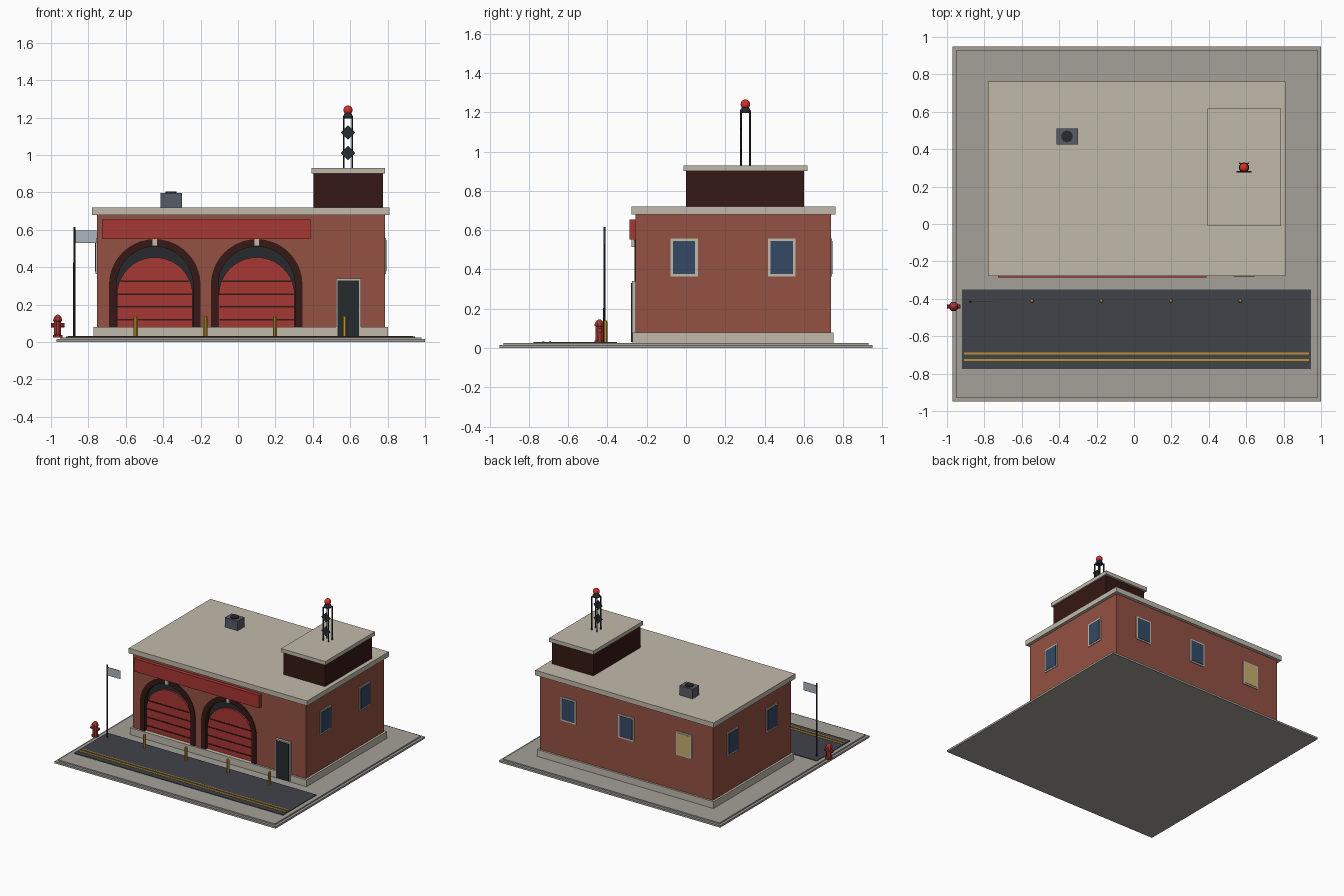
import bpy, bmesh, math

if "Cube" in bpy.data.objects:
    bpy.data.objects.remove(bpy.data.objects["Cube"])

# ---------- helpers ----------
def mat(name, r, g, b):
    m = bpy.data.materials.new(name)
    m.diffuse_color = [(c / 255) ** 2.2 for c in (r, g, b)] + [1]
    m.use_nodes = True
    m.node_tree.nodes["Principled BSDF"].inputs["Base Color"].default_value = m.diffuse_color
    return m

BRICK = mat("brick", 146, 82, 69)
DARK = mat("dark_brick", 56, 31, 27)
STONE = mat("stone", 192, 184, 170)
SLAB = mat("paving", 163, 160, 152)
ROAD = mat("asphalt", 66, 69, 74)
RED = mat("red", 165, 58, 55)
LAMP = mat("lamp_red", 215, 50, 45)
CHAR = mat("charcoal", 44, 47, 50)
METAL = mat("metal", 88, 93, 103)
GOLD = mat("gold", 190, 145, 50)
GLASS = mat("glass", 55, 75, 100)
LIT = mat("lit_glass", 196, 172, 108)
FLAG = mat("flag", 170, 180, 192)

def finish(name, bm, m):
    bmesh.ops.recalc_face_normals(bm, faces=bm.faces)
    me = bpy.data.meshes.new(name)
    bm.to_mesh(me)
    bm.free()
    me.materials.append(m)
    ob = bpy.data.objects.new(name, me)
    bpy.context.collection.objects.link(ob)
    return ob

def box(name, x, y, z, m):
    bm = bmesh.new()
    bmesh.ops.create_cube(bm, size=1)
    for v in bm.verts:
        v.co = [(a + b) / 2 + c * (b - a) for (a, b), c in zip((x, y, z), v.co)]
    return finish(name, bm, m)

def lathe(name, loc, profile, m, n=8, smooth=False):
    """Stack of (radius, z) rings closed by caps."""
    bm = bmesh.new()
    rings = [[bm.verts.new((loc[0] + r * math.cos(2 * math.pi * (i + .5) / n),
                            loc[1] + r * math.sin(2 * math.pi * (i + .5) / n), loc[2] + z))
              for i in range(n)] for r, z in profile]
    for a, b in zip(rings, rings[1:]):
        for i in range(n):
            bm.faces.new((a[i], a[(i + 1) % n], b[(i + 1) % n], b[i]))
    bm.faces.new(rings[0])
    bm.faces.new(rings[-1])
    ob = finish(name, bm, m)
    for p in ob.data.polygons:
        p.use_smooth = smooth and len(p.vertices) == 4
    return ob

def outline(cx, cz, r, z0, n=20):
    arc = [(cx + r * math.cos(math.pi * i / n), cz + r * math.sin(math.pi * i / n)) for i in range(n + 1)]
    return [(cx + r, z0)] + arc + [(cx - r, z0)]

def extrude(name, polys, y0, y1, m):
    bm = bmesh.new()
    for p in polys:
        bm.faces.new([bm.verts.new((x, y0, z)) for x, z in p])
    bmesh.ops.remove_doubles(bm, verts=bm.verts, dist=1e-5)
    ext = bmesh.ops.extrude_face_region(bm, geom=bm.faces[:], use_keep_orig=True)
    for v in ext["geom"]:
        if isinstance(v, bmesh.types.BMVert):
            v.co.y = y1
    return finish(name, bm, m)

# ---------- ground ----------
box("base_slab", (-.97, 1), (-.95, .95), (0, .015), SLAB)
box("paving", (-.95, .98), (-.93, .93), (.015, .025), SLAB)
box("road", (-.92, .945), (-.775, -.35), (.025, .03), ROAD)
for i, y in enumerate((-.727, -.692)):
    box(f"road_line_{i}", (-.91, .935), (y - .006, y + .006), (.03, .033), GOLD)

# ---------- main building ----------
walls = box("walls", (-.755, .785), (-.257, .737), (.03, .68), BRICK)
box("plinth", (-.772, .802), (-.272, .752), (.025, .08), STONE)
box("roof_slab", (-.78, .81), (-.277, .762), (.68, .72), STONE)
box("tower", (.405, .775), (0, .6), (.72, .9), DARK)
box("tower_roof", (.393, .787), (-.012, .618), (.9, .93), STONE)
box("sign_board", (-.727, .388), (-.287, -.25), (.552, .655), RED)

# ---------- arched vehicle bays ----------
for i, cx in enumerate((-.445, .1)):
    cut = extrude("bay_cutter", [outline(cx, .305, .215, .07)], -.3, -.215, CHAR)
    mod = walls.modifiers.new("bay", "BOOLEAN")
    mod.object, mod.operation, mod.solver = cut, "DIFFERENCE", "EXACT"
    bpy.context.view_layer.objects.active = walls
    bpy.ops.object.modifier_apply(modifier=mod.name)
    bpy.data.objects.remove(cut)
    o, n = outline(cx, .305, .245, .08), outline(cx, .305, .205, .08)
    ring = [(o[k], o[k + 1], n[k + 1], n[k]) for k in range(len(o) - 1)]
    extrude(f"arch_surround_{i}", ring, -.263, -.216, DARK)
    extrude(f"bay_back_{i}", [outline(cx, .305, .21, .08)], -.225, -.212, CHAR)
    extrude(f"bay_door_{i}", [outline(cx, .25, .203, .08)], -.24, -.22, RED)
    for k in range(4):
        z = .12 + .068 * k
        w = .2 if z < .3 else .183
        box(f"door_seam_{i}_{k}", (cx - w, cx + w), (-.244, -.235), (z - .004, z + .004), DARK)
    box(f"keystone_{i}", (cx - .015, cx + .015), (-.277, -.25), (.513, .552), STONE)

# ---------- side door ----------
box("door_frame", (.523, .657), (-.276, -.25), (.03, .34), STONE)
box("door_panel", (.533, .647), (-.28, -.27), (.03, .33), CHAR)

# ---------- windows ----------
Z, ZI = (.365, .557), (.377, .545)
for side, x in (("left", -.755), ("right", .785)):
    s = -1 if x < 0 else 1
    for i, y in enumerate((-.01, .488)):
        box(f"{side}_frame_{i}", sorted((x - s * .01, x + s * .006)), (y - .07, y + .07), Z, STONE)
        box(f"{side}_glass_{i}", sorted((x, x + s * .009)), (y - .057, y + .057), ZI, GLASS)
for i, x in enumerate((-.5, .015, .53)):
    box(f"back_frame_{i}", (x - .07, x + .07), (.727, .743), Z, STONE)
    box(f"back_glass_{i}", (x - .057, x + .057), (.737, .746), ZI, GLASS if i else LIT)

# ---------- roof vent ----------
box("vent_box", (-.415, -.3), (.425, .51), (.72, .797), METAL)
lathe("vent_fan", (-.358, .468, .797), [(.032, 0), (.032, .008)], CHAR, 10)

# ---------- mast and beacon ----------
MX, MY = .588, .302
for i, (sx, sy) in enumerate(((-1, -1), (1, -1), (-1, 1), (1, 1))):
    lathe(f"mast_leg_{i}", (MX + sx * .023, MY + sy * .023, .93), [(.005, 0), (.005, .27)], CHAR, 6)
for i, z in enumerate((1.01, 1.12)):
    d = .039
    extrude(f"mast_plate_{i}", [[(MX - d, z), (MX, z - d), (MX + d, z), (MX, z + d)]],
            MY - .027, MY - .019, CHAR)
lathe("beacon_base", (MX, MY, 1.195), [(.028, 0), (.028, .012), (.018, .03)], CHAR, 10)
ball = [(.025 * math.sin(math.pi * t / 8) + 1e-4, -.025 * math.cos(math.pi * t / 8)) for t in range(9)]
lathe("beacon_lamp", (MX, MY, 1.24), ball, LAMP, 12, True)

# ---------- street furniture ----------
for i in range(4):
    lathe(f"bollard_{i}", (-.547 + .372 * i, -.41, .025), [(.012, 0), (.012, .108), (.007, .115)], GOLD, 8)
lathe("flag_pole", (-.875, -.415, .025), [(.007, 0), (.006, .59)], CHAR, 8)
box("flag", (-.872, -.757), (-.417, -.413), (.53, .597), FLAG)
HX, HY = -.964, -.441
lathe("hydrant_body", (HX, HY, .025),
      [(.027, 0), (.027, .012), (.02, .014), (.02, .085), (.026, .087), (.026, .095),
       (.02, .108), (.01, .118), (.004, .121)], RED, 8)
arms = lathe("hydrant_arms", (0, 0, 0), [(.012, -.036), (.012, .036)], RED, 8)
arms.rotation_euler = (0, math.pi / 2, 0)
arms.location = (HX, HY, .09)
